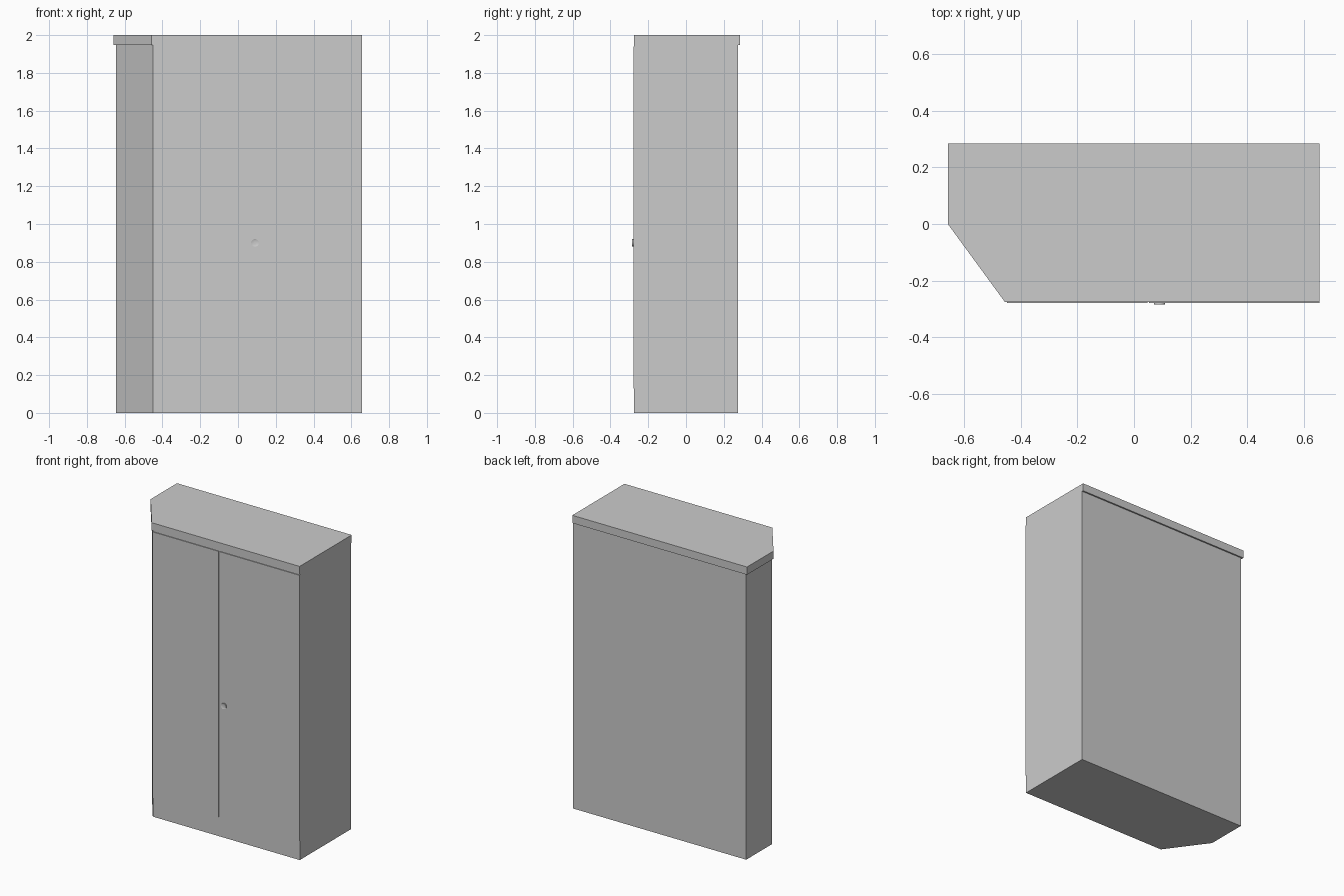
import bpy, bmesh, math
from mathutils import Matrix

if "Cube" in bpy.data.objects:
    bpy.data.objects.remove(bpy.data.objects["Cube"])


def finish(name, bm):
    bmesh.ops.recalc_face_normals(bm, faces=bm.faces)
    me = bpy.data.meshes.new(name)
    bm.to_mesh(me)
    bm.free()
    ob = bpy.data.objects.new(name, me)
    bpy.context.collection.objects.link(ob)
    return ob


def prism(name, outline, z0, z1):
    """Extrude a plan outline from z0 up to z1."""
    bm = bmesh.new()
    face = bm.faces.new([bm.verts.new((x, y, z0)) for x, y in outline])
    top = bmesh.ops.extrude_face_region(bm, geom=[face])["geom"]
    bmesh.ops.translate(bm, vec=(0, 0, z1 - z0),
                        verts=[v for v in top if isinstance(v, bmesh.types.BMVert)])
    return finish(name, bm)


def box(name, x0, x1, y0, y1, z0, z1):
    return prism(name, [(x0, y0), (x1, y0), (x1, y1), (x0, y1)], z0, z1)


RIGHT, FRONT, DOOR_FRONT = 0.657, -0.274, -0.279
SEAM, GAP = 0.05, 0.003

# Carcass with one chamfered front corner, plinth included
prism("cabinet_body",
      [(-0.45, FRONT), (RIGHT, FRONT), (RIGHT, 0.275), (-0.646, 0.275), (-0.646, -0.005)],
      0, 1.947)

# Top slab overhanging at the left and back
prism("top_slab",
      [(-0.457, -0.276), (RIGHT, -0.276), (RIGHT, 0.285), (-0.659, 0.285), (-0.659, 0.0)],
      1.947, 2.0)

# Two thin doors standing slightly proud of the carcass
for name, x0, x1 in (("left_door", -0.45, SEAM - GAP), ("right_door", SEAM + GAP, RIGHT)):
    box(name, x0, x1, DOOR_FRONT, FRONT + 0.001, 0.13, 1.941)

# Round lock with a recessed centre
bm = bmesh.new()
bmesh.ops.create_cone(bm, cap_ends=True, segments=24, radius1=0.02, radius2=0.02, depth=0.008,
                      matrix=Matrix.Translation((0.09, -0.281, 0.9)) @ Matrix.Rotation(math.pi / 2, 4, 'X'))
cap = min(bm.faces, key=lambda f: f.calc_center_median().y)
bmesh.ops.inset_region(bm, faces=[cap], thickness=0.005)
bmesh.ops.translate(bm, vec=(0, 0.002, 0), verts=cap.verts)
lock = finish("lock_ring", bm)
bpy.context.view_layer.objects.active = lock
lock.select_set(True)
bpy.ops.object.shade_smooth_by_angle(angle=math.radians(30))

# Small key slot in the lock
box("key_slot", 0.088, 0.092, -0.284, -0.281, 0.892, 0.908)
